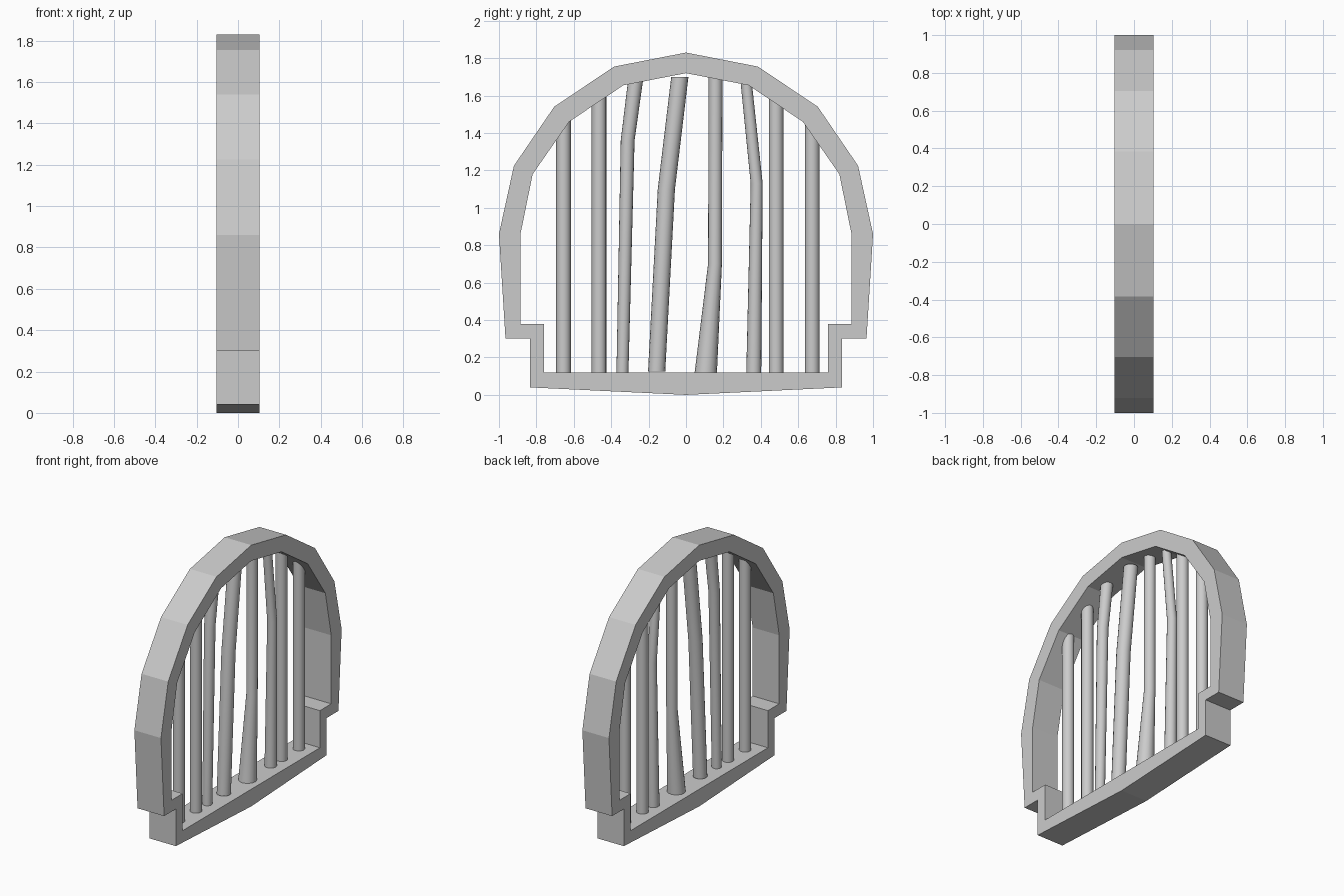
import bpy, bmesh, math

if "Cube" in bpy.data.objects:
    bpy.data.objects.remove(bpy.data.objects["Cube"])

HALF = 0.103   # half thickness of the frame
SIDES = 16     # sides per bar


def finish(bm, name, smooth=False):
    bmesh.ops.recalc_face_normals(bm, faces=bm.faces)
    mesh = bpy.data.meshes.new(name)
    bm.to_mesh(mesh)
    bm.free()
    obj = bpy.data.objects.new(name, mesh)
    bpy.context.collection.objects.link(obj)
    if smooth:
        bpy.ops.object.select_all(action='DESELECT')
        obj.select_set(True)
        bpy.context.view_layer.objects.active = obj
        bpy.ops.object.shade_smooth_by_angle(angle=math.radians(35))
    return obj


def mirrored(half):
    """Close a half outline whose first and last points lie on y = 0."""
    return half + [(-y, z) for y, z in reversed(half[1:-1])]


# Arched frame: matching outer and inner outlines, bridged on every side
outer = mirrored([(0, 0), (0.835, 0.04), (0.835, 0.30), (0.965, 0.30), (1.0, 0.86),
                  (0.92, 1.225), (0.705, 1.54), (0.385, 1.755), (0, 1.83)])
inner = mirrored([(0, 0.12), (0.76, 0.12), (0.76, 0.38), (0.885, 0.38), (0.885, 0.86),
                  (0.82, 1.18), (0.625, 1.46), (0.335, 1.655), (0, 1.72)])
bm = bmesh.new()
loops = [[bm.verts.new((x, y, z)) for y, z in outline]
         for outline, x in ((outer, -HALF), (outer, HALF), (inner, HALF), (inner, -HALF))]
for a, b in zip(loops, loops[1:] + loops[:1]):
    for i in range(len(a)):
        j = (i + 1) % len(a)
        bm.faces.new((a[i], a[j], b[j], b[i]))
finish(bm, "arched_frame")


def bar(name, rings):
    """Round bar through horizontal rings given as (y, z, radius)."""
    bm = bmesh.new()
    angles = [2 * math.pi * i / SIDES for i in range(SIDES)]
    loops = [[bm.verts.new((r * math.cos(a), y + r * math.sin(a), z)) for a in angles]
             for y, z, r in rings]
    for a, b in zip(loops, loops[1:]):
        for i in range(SIDES):
            j = (i + 1) % SIDES
            bm.faces.new((a[i], a[j], b[j], b[i]))
    bm.faces.new(loops[0])
    bm.faces.new(loops[-1])
    finish(bm, name, True)


# Straight bars
for i, (y, top) in enumerate([(-0.655, 1.48), (-0.465, 1.60), (0.482, 1.59), (0.675, 1.45)]):
    bar(f"straight_bar_{i + 1}", [(y, 0.11, 0.039), (y, top, 0.039)])

# Bent bars
bent = [
    [(-0.34, 0.11, 0.032), (-0.312, 1.36, 0.037), (-0.27, 1.68, 0.04)],
    [(-0.157, 0.125, 0.046), (-0.105, 1.10, 0.046), (-0.033, 1.70, 0.046)],
    [(0.105, 0.11, 0.06), (0.155, 0.70, 0.037), (0.158, 1.70, 0.037)],
    [(0.362, 0.11, 0.04), (0.378, 1.13, 0.032), (0.322, 1.67, 0.03)],
]
for i, rings in enumerate(bent):
    bar(f"bent_bar_{i + 1}", rings)
